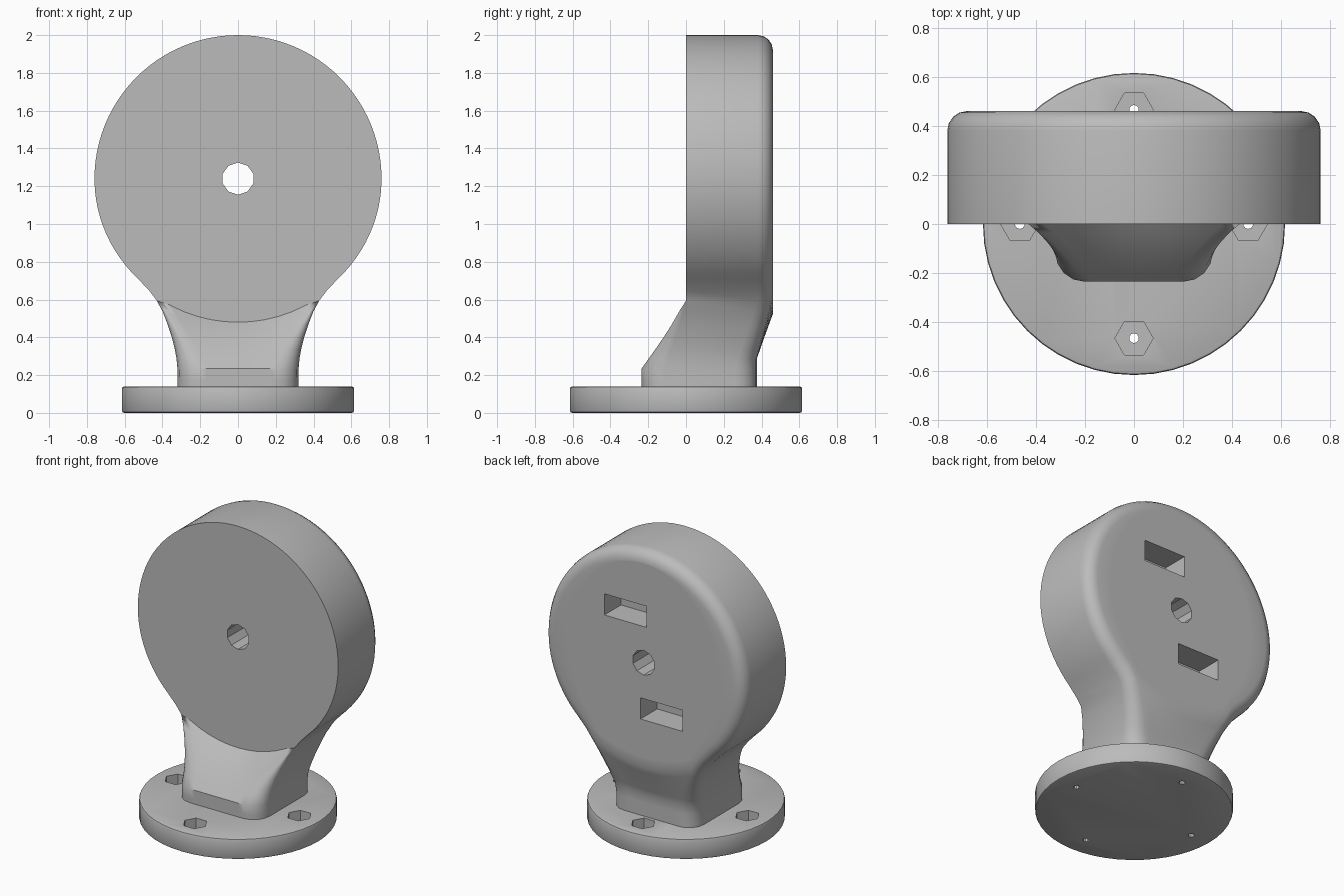
import bpy, bmesh, math
from mathutils import Matrix

if "Cube" in bpy.data.objects:
    bpy.data.objects.remove(bpy.data.objects["Cube"], do_unlink=True)

# Single plain grey
grey = bpy.data.materials.new("mid grey")
grey.use_nodes = True
colour = (0.5, 0.5, 0.5, 1)
grey.diffuse_color = colour
grey.node_tree.nodes["Principled BSDF"].inputs["Base Color"].default_value = colour

HEAD_R, HEAD_Z, THICK = 0.76, 1.24, 0.46
NECK_W, FILLET_R = 0.32, 0.68
SLOPE_TOP, SLOPE_LOW = 0.575, 0.23
JOIN = math.radians(46)
BASE_R, BASE_H = 0.615, 0.14
COLUMNS, ARC = 12, 5


def to_object(name, bm):
    bmesh.ops.recalc_face_normals(bm, faces=bm.faces)
    mesh = bpy.data.meshes.new(name)
    bm.to_mesh(mesh)
    bm.free()
    mesh.materials.append(grey)
    obj = bpy.data.objects.new(name, mesh)
    bpy.context.collection.objects.link(obj)
    return obj


def add_cylinder(bm, radius, sides, low, high, x=0, y=0, turn=0):
    place = Matrix.Translation((x, y, (low + high) / 2)) @ Matrix.Rotation(turn, 4, "Z")
    return bmesh.ops.create_cone(bm, cap_ends=True, segments=sides, radius1=radius,
                                 radius2=radius, depth=high - low, matrix=place)


def activate(obj):
    bpy.ops.object.select_all(action="DESELECT")
    obj.select_set(True)
    bpy.context.view_layer.objects.active = obj


def cut(obj, cutter):
    cutter.hide_render = True
    activate(obj)
    mod = obj.modifiers.new("cut", "BOOLEAN")
    mod.operation, mod.solver, mod.object = "DIFFERENCE", "EXACT", cutter
    bpy.ops.object.modifier_apply(modifier=mod.name)
    bpy.data.objects.remove(cutter, do_unlink=True)


def smooth(obj):
    activate(obj)
    bpy.ops.object.shade_smooth_by_angle(angle=math.radians(32))


def ramp(z, low, high):
    return min(1, max(0, (z - low) / (high - low)))


# Half outline of head and neck: x, z and outward direction
def outline():
    rows = []
    steps = 36
    for i in range(steps + 1):
        a = math.pi / 2 - (math.pi / 2 + JOIN) * i / steps
        c, s = math.cos(a), math.sin(a)
        rows.append((HEAD_R * c, HEAD_Z + HEAD_R * s, c, s))
    cx = NECK_W + FILLET_R
    cz = HEAD_Z - (HEAD_R + FILLET_R) * math.sin(JOIN)
    for z in (0.63, SLOPE_TOP, 0.52, 0.46, 0.4, 0.34, 0.29, SLOPE_LOW, 0.17, 0.1):
        rise = max(0, z - cz)
        x = cx - math.sqrt(FILLET_R ** 2 - rise ** 2)
        rows.append((x, z, (cx - x) / FILLET_R, -rise / FILLET_R))
    return rows


# One closed ring around the body for an outline point
def ring(x, z, nx, nz):
    t = 1 - ramp(z, SLOPE_LOW, SLOPE_TOP)
    front = -0.235 * t
    back = THICK - 0.085 * (1 - ramp(z, 0.29, SLOPE_TOP))
    rf, rb = 0.12 * t, 0.08 + 0.03 * t
    side = []
    for i in range(ARC):
        a = math.pi / 2 * i / (ARC - 1)
        inset = rf * (1 - math.sin(a))
        side.append((x - nx * inset, front + rf * (1 - math.cos(a)), z - nz * inset))
    for i in range(ARC):
        a = math.pi / 2 * i / (ARC - 1)
        inset = rb * (1 - math.cos(a))
        side.append((x - nx * inset, back - rb * (1 - math.sin(a)), z - nz * inset))
    fx, fy, fz = side[0]
    bx, by, bz = side[-1]
    spread = [2 * i / COLUMNS - 1 for i in range(1, COLUMNS)]
    points = [(fx * u, fy, fz) for u in spread] + side
    points += [(-bx * u, by, bz) for u in spread]
    points += [(-px, py, pz) for px, py, pz in reversed(side)]
    # Bend the rows so the neck meets the round face along an arc
    bend = ramp(z, SLOPE_LOW, SLOPE_TOP) * (1 - ramp(z, SLOPE_TOP, HEAD_Z))
    result = []
    for px, py, pz in points:
        arc_z = HEAD_Z - math.sqrt(HEAD_R ** 2 - min(abs(px), 0.4) ** 2)
        result.append((px, py, pz + (arc_z - SLOPE_TOP) * bend))
    return result


# Head and neck lofted as one body
bm = bmesh.new()
rings = [[bm.verts.new(p) for p in ring(*row)] for row in outline()]
for upper, lower in zip(rings, rings[1:]):
    for i in range(len(upper)):
        bm.faces.new((upper[i - 1], upper[i], lower[i], lower[i - 1]))
bm.faces.new(rings[-1])
bmesh.ops.remove_doubles(bm, verts=bm.verts, dist=0.0005)
body = to_object("head_and_neck", bm)

# Centre bore and two offset slots in the back
bm = bmesh.new()
add_cylinder(bm, 0.085, 10, -0.5, 1)
bmesh.ops.transform(bm, verts=bm.verts, matrix=Matrix.Translation((0, 0, HEAD_Z))
                    @ Matrix.Rotation(math.pi / 2, 4, "X"))
for side in (-1, 1):
    place = Matrix.Translation((0.137 * side, THICK, HEAD_Z + 0.32 * side))
    bmesh.ops.create_cube(bm, size=1, matrix=place @ Matrix.Diagonal((0.32, 0.36, 0.145, 1)))
cut(body, to_object("head_cutter", bm))
smooth(body)

# Round base plate with softened rims
bm = bmesh.new()
add_cylinder(bm, BASE_R, 48, 0, BASE_H)
rims = [e for e in bm.edges if abs(e.verts[0].co.z - e.verts[1].co.z) < 0.001]
bmesh.ops.bevel(bm, geom=rims, offset=0.012, segments=2, affect="EDGES", profile=0.5)
base = to_object("base_plate", bm)

# Hexagonal nut pockets and small screw holes
spots = [(0.465 * math.cos(i * math.pi / 2), 0.465 * math.sin(i * math.pi / 2)) for i in range(4)]
for name, radius, sides, low in (("pocket", 0.078, 6, 0.07), ("screw", 0.02, 10, -0.1)):
    bm = bmesh.new()
    for x, y in spots:
        add_cylinder(bm, radius, sides, low, 0.3, x, y, math.pi / 2 if sides == 6 else 0)
    cut(base, to_object(name + "_cutter", bm))
smooth(base)
